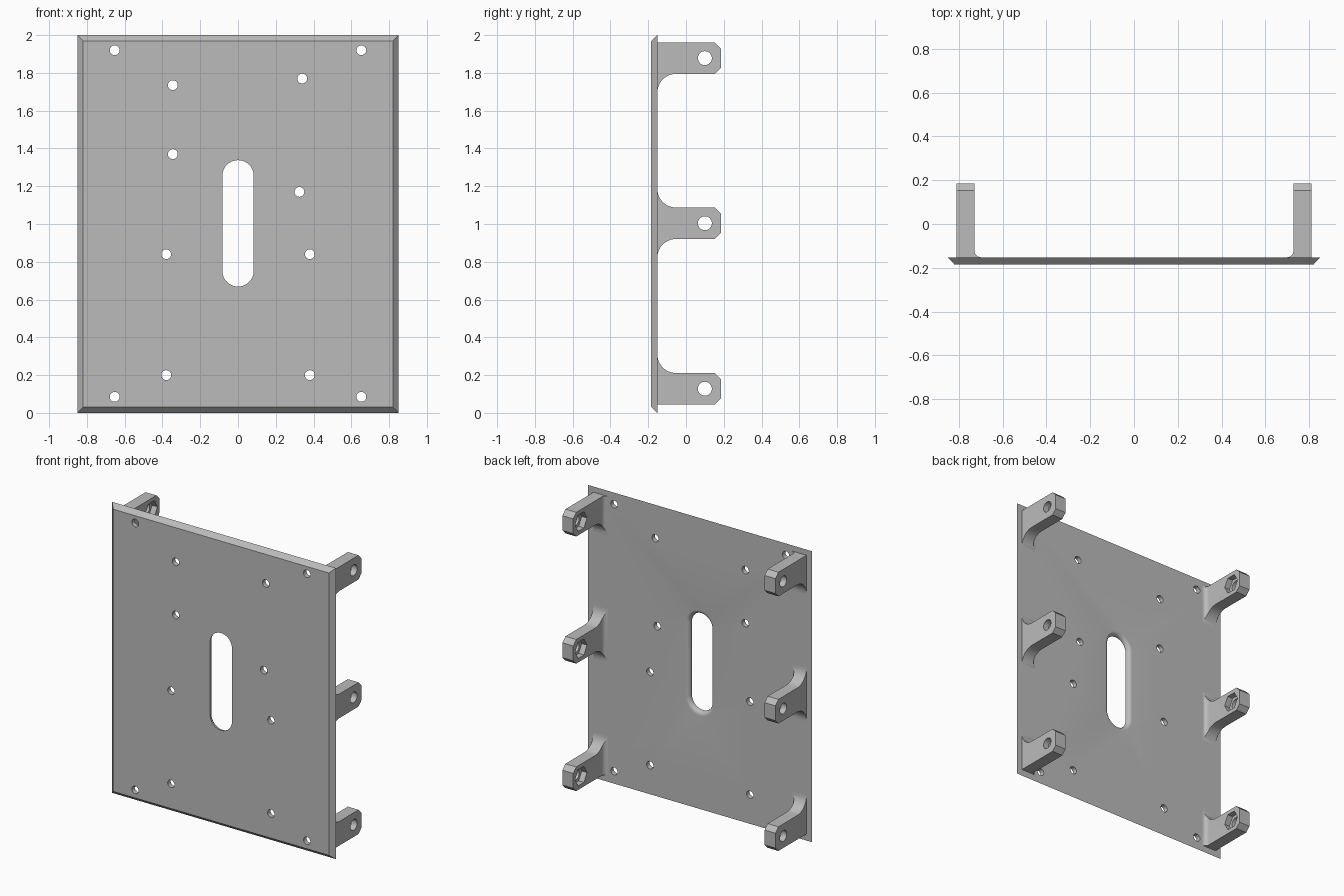
import bpy, bmesh, math

cube = bpy.data.objects.get("Cube")
if cube:
    bpy.data.objects.remove(cube)

grey = bpy.data.materials.new("plain grey")
grey.use_nodes = True
COLOUR = (0.5, 0.5, 0.5, 1)
grey.diffuse_color = COLOUR
grey.node_tree.nodes["Principled BSDF"].inputs["Base Color"].default_value = COLOUR

FRONT, BACK, ROOT, TIP = -0.184, -0.152, -0.165, 0.185
INNER, OUTER = 0.728, 0.81


def loft(name, rings):
    """Closed solid through rings of matching points."""
    bm = bmesh.new()
    loops = [[bm.verts.new(p) for p in ring] for ring in rings]
    n = len(loops[0])
    for a, b in zip(loops, loops[1:]):
        for i in range(n):
            j = (i + 1) % n
            bm.faces.new((a[i], a[j], b[j], b[i]))
    bm.faces.new(loops[0][::-1])
    bm.faces.new(loops[-1])
    bmesh.ops.recalc_face_normals(bm, faces=bm.faces)
    mesh = bpy.data.meshes.new(name)
    bm.to_mesh(mesh)
    bm.free()
    mesh.materials.append(grey)
    obj = bpy.data.objects.new(name, mesh)
    bpy.context.collection.objects.link(obj)
    return obj


def prism(name, pts, axis, a, b):
    """Extrude a 2D profile along x, y or z."""
    place = {"x": lambda p, t: (t, p[0], p[1]),
             "y": lambda p, t: (p[0], t, p[1]),
             "z": lambda p, t: (p[0], p[1], t)}[axis]
    return loft(name, [[place(p, t) for p in pts] for t in (a, b)])


def arc(cx, cy, r, start, end, n=12):
    angles = [math.radians(start + (end - start) * i / n) for i in range(n + 1)]
    return [(cx + r * math.cos(t), cy + r * math.sin(t)) for t in angles]


def circle(cx, cy, r, n=32):
    return arc(cx, cy, r, 0, 360, n)[:-1]


def combine(obj, tool, operation):
    """Apply a boolean and discard the tool."""
    tool.hide_render = True
    mod = obj.modifiers.new("cut", "BOOLEAN")
    mod.operation, mod.solver, mod.object = operation, "EXACT", tool
    graph = bpy.context.evaluated_depsgraph_get()
    mesh = bpy.data.meshes.new_from_object(obj.evaluated_get(graph))
    obj.modifiers.clear()
    obj.data = mesh
    bpy.data.objects.remove(tool)


def smooth(obj):
    bpy.ops.object.select_all(action="DESELECT")
    obj.select_set(True)
    bpy.context.view_layer.objects.active = obj
    bpy.ops.object.shade_smooth_by_angle(angle=math.radians(30))


# Plate with bevelled front rim
def rectangle(y, inset):
    x, low, high = 0.85 - inset, inset, 2 - inset
    return [(-x, y, low), (x, y, low), (x, y, high), (-x, y, high)]


plate = loft("mounting_plate", [rectangle(FRONT, 0.03), rectangle(BACK, 0)])


# Central slot, rounded over at the back edge
def slot_ring(y, grow):
    r = 0.083 + grow
    pts = arc(0, 1.255, r, 0, 180, 20) + arc(0, 0.752, r, 180, 360, 20)
    return [(x, y, z) for x, z in pts]


R = 0.028
rings = [slot_ring(FRONT - 0.05, 0)]
for i in range(9):
    t = math.radians(90 * i / 8)
    rings.append(slot_ring(BACK - R + R * math.sin(t), R - R * math.cos(t)))
rings.append(slot_ring(BACK + 0.05, R))
combine(plate, loft("slot_cutter", rings), "DIFFERENCE")

# Screw holes through the plate
holes = [(-0.345, 1.735), (0.34, 1.77), (-0.345, 1.37), (0.325, 1.17)]
holes += [(s * 0.38, z) for s in (-1, 1) for z in (0.2, 0.84)]
holes += [(s * 0.653, z) for s in (-1, 1) for z in (0.085, 1.92)]
for x, z in holes:
    combine(plate, prism("hole_cutter", circle(x, z, 0.026), "y", -0.3, 0), "DIFFERENCE")
smooth(plate)


# Lugs: side profile with flared roots, crossed with a filleted plan profile
def lug_profile(z, flare_down, flare_up):
    low, high, c, f = z - 0.083, z + 0.083, 0.032, 0.1
    pts = [(TIP - c, low), (TIP, low + c), (TIP, high - c), (TIP - c, high)]
    if flare_up:
        pts += arc(BACK + f, high + f, f, 270, 180) + [(ROOT, high + f)]
    else:
        pts.append((ROOT, high))
    if flare_down:
        pts += [(ROOT, low - f)] + arc(BACK + f, low - f, f, 180, 90)
    else:
        pts.append((ROOT, low))
    return pts


lugs = [("bottom", 0.128, False, True), ("middle", 1.004, True, True), ("top", 1.878, True, False)]
for side, s in (("left", 1), ("right", -1)):
    for level, z, down, up in lugs:
        lug = prism(f"{level}_{side}_lug", lug_profile(z, down, up), "x", s * 0.6, s * 0.9)
        plan = [(OUTER, ROOT - 0.01), (OUTER, 0.3), (INNER, 0.3)]
        plan += arc(INNER - 0.03, BACK + 0.03, 0.03, 0, -90, 8)
        plan.append((INNER - 0.03, ROOT - 0.01))
        plan = [(s * x, y) for x, y in plan]
        combine(lug, prism("plan_tool", plan, "z", -0.5, 2.5), "INTERSECT")
        # Pin hole with hexagonal nut pocket on the inner face
        combine(lug, prism("pin_cutter", circle(0.1, z, 0.037), "x", s * 0.5, s), "DIFFERENCE")
        combine(lug, prism("nut_cutter", circle(0.1, z, 0.064, 6), "x", s * 0.5, s * 0.768), "DIFFERENCE")
        smooth(lug)
